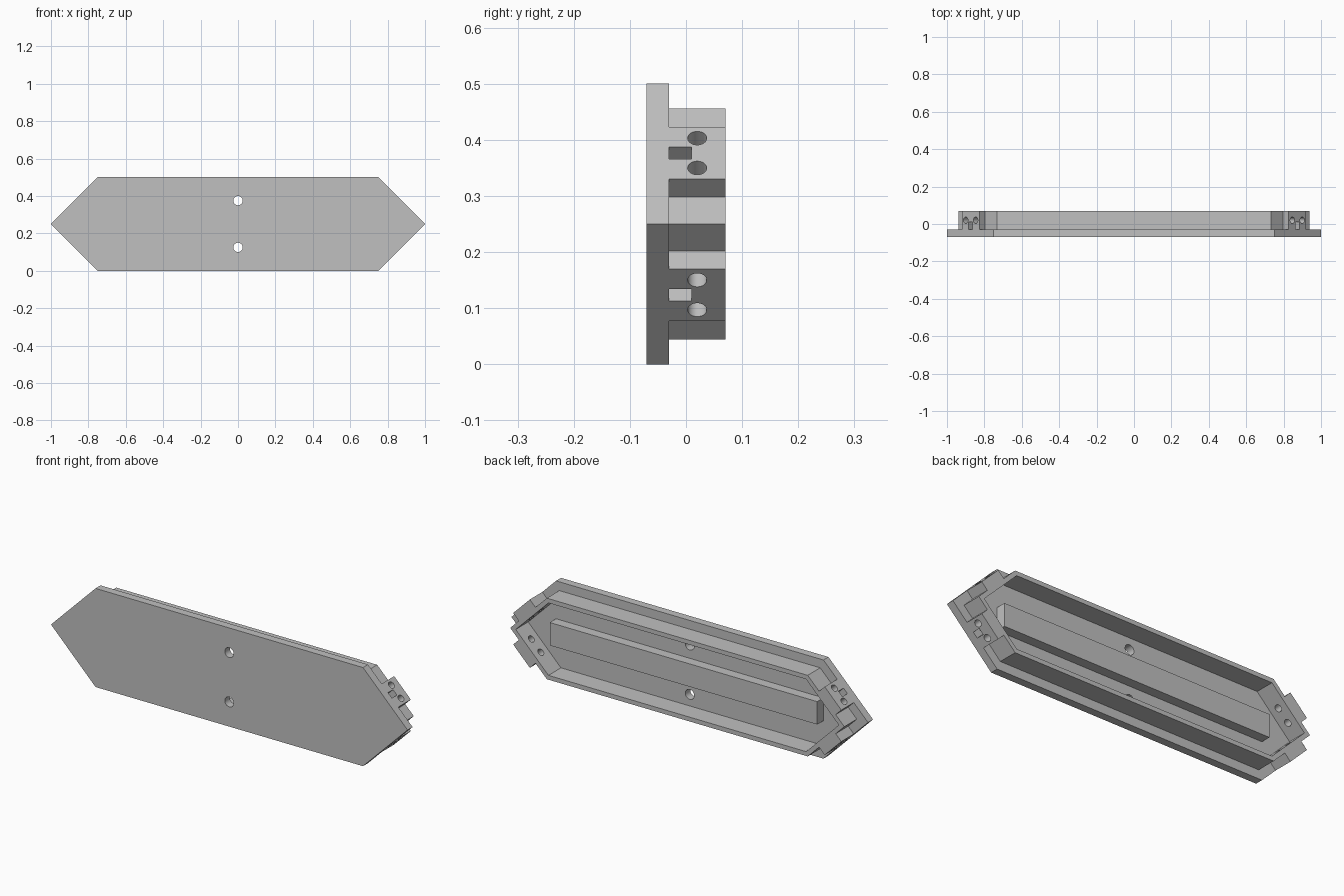
import bpy, bmesh, math
from mathutils import Matrix, Vector

cube = bpy.data.objects.get("Cube")
if cube:
    bpy.data.objects.remove(cube, do_unlink=True)

grey = bpy.data.materials.new("light_grey")
grey.use_nodes = True
grey.diffuse_color = (0.53, 0.53, 0.53, 1)
grey.node_tree.nodes["Principled BSDF"].inputs["Base Color"].default_value = (0.53, 0.53, 0.53, 1)

MID = 0.25                          # mid height
FRONT, FLOOR, BACK = -0.07, -0.03, 0.07
RIM = 0.0445                        # setback of the wall from the plate edge
WALL = 0.022                        # wall thickness
R2 = math.sqrt(2)


def finish(bm, name):
    bmesh.ops.recalc_face_normals(bm, faces=bm.faces)
    mesh = bpy.data.meshes.new(name)
    bm.to_mesh(mesh)
    bm.free()
    mesh.materials.append(grey)
    obj = bpy.data.objects.new(name, mesh)
    bpy.context.collection.objects.link(obj)
    return obj


def prism(name, outline, y0, y1):
    """Extrude an x-z outline from y0 to y1."""
    bm = bmesh.new()
    face = bm.faces.new([bm.verts.new((x, y0, z)) for x, z in outline])
    ext = bmesh.ops.extrude_face_region(bm, geom=[face])
    verts = [v for v in ext["geom"] if isinstance(v, bmesh.types.BMVert)]
    bmesh.ops.translate(bm, verts=verts, vec=(0, y1 - y0, 0))
    return finish(bm, name)


def hexagon(inset):
    """Long hexagon with 45 degree ends, moved inwards by inset."""
    tip, side, top = 1 - inset * R2, 0.75 - inset * (R2 - 1), MID - inset
    return [(tip, MID), (side, MID + top), (-side, MID + top),
            (-tip, MID), (-side, MID - top), (side, MID - top)]


def rod(name, centre, axis, radius, length):
    bm = bmesh.new()
    turn = Vector(axis).to_track_quat('Z', 'Y').to_matrix().to_4x4()
    bmesh.ops.create_cone(bm, cap_ends=True, segments=32, radius1=radius, radius2=radius,
                          depth=length, matrix=Matrix.Translation(centre) @ turn)
    return finish(bm, name)


def cut(obj, cutters):
    for c in cutters:
        mod = obj.modifiers.new("cut", 'BOOLEAN')
        mod.operation, mod.solver, mod.object = 'DIFFERENCE', 'EXACT', c
        bpy.ops.object.select_all(action='DESELECT')
        bpy.context.view_layer.objects.active = obj
        obj.select_set(True)
        bpy.ops.object.modifier_apply(modifier=mod.name)


def discard(cutters):
    for c in cutters:
        bpy.data.objects.remove(c, do_unlink=True)


# Face plate with two screw holes
plate = prism("face_plate", hexagon(0), FRONT, FLOOR)
screws = [rod("screw_cutter", (0, -0.05, MID + s * 0.125), (0, 1, 0), 0.025, 0.1)
          for s in (1, -1)]
cut(plate, screws)
discard(screws)

# Thin wall running round the back
bm = bmesh.new()
loops = [[bm.verts.new((x, y, z)) for x, z in hexagon(inset)]
         for inset, y in ((RIM, FLOOR), (RIM, BACK), (RIM + WALL, BACK), (RIM + WALL, FLOOR))]
for a, b in zip(loops, loops[1:] + loops[:1]):
    for i in range(6):
        j = (i + 1) % 6
        bm.faces.new((a[i], a[j], b[j], b[i]))
wall = finish(bm, "rim_wall")

# Central stiffening bar
bar = prism("centre_bar", [(-0.75, MID - 0.058), (0.75, MID - 0.058),
                           (0.75, MID + 0.058), (-0.75, MID + 0.058)], FLOOR, 0.02)

# Connector blocks on the four slanted edges, each with two holes and a slot
parts = [plate, wall, bar]
for sx, side in ((1, "left"), (-1, "right")):
    for sz, level in ((1, "upper"), (-1, "lower")):
        def at(along, out):
            """Point along the slanted edge and outwards from it."""
            return (sx * (0.8735 + (along + out) / R2),
                    MID + sz * (0.1265 + (out - along) / R2))

        def box(half, inner, outer):
            return [at(-half, inner), at(half, inner), at(half, outer), at(-half, outer)]

        block = prism(f"{level}_{side}_connector", box(0.066, -RIM, 0), FLOOR, BACK)
        holes = []
        for along in (-0.0375, 0.0375):
            x, z = at(along, -0.03)
            holes.append(rod("hole_cutter", (x, 0.02, z), (sx, 0, sz), 0.017, 0.16))
        slot = prism("slot_cutter", box(0.0155, -RIM - 0.005, 0.02), FLOOR - 0.01, 0.01)
        cut(block, holes + [slot])
        cut(wall, holes)
        discard(holes + [slot])
        parts.append(block)

# Smooth hole walls, keep all edges sharp
bpy.ops.object.select_all(action='DESELECT')
for p in parts:
    p.select_set(True)
bpy.context.view_layer.objects.active = plate
bpy.ops.object.shade_smooth_by_angle(angle=math.radians(30))
